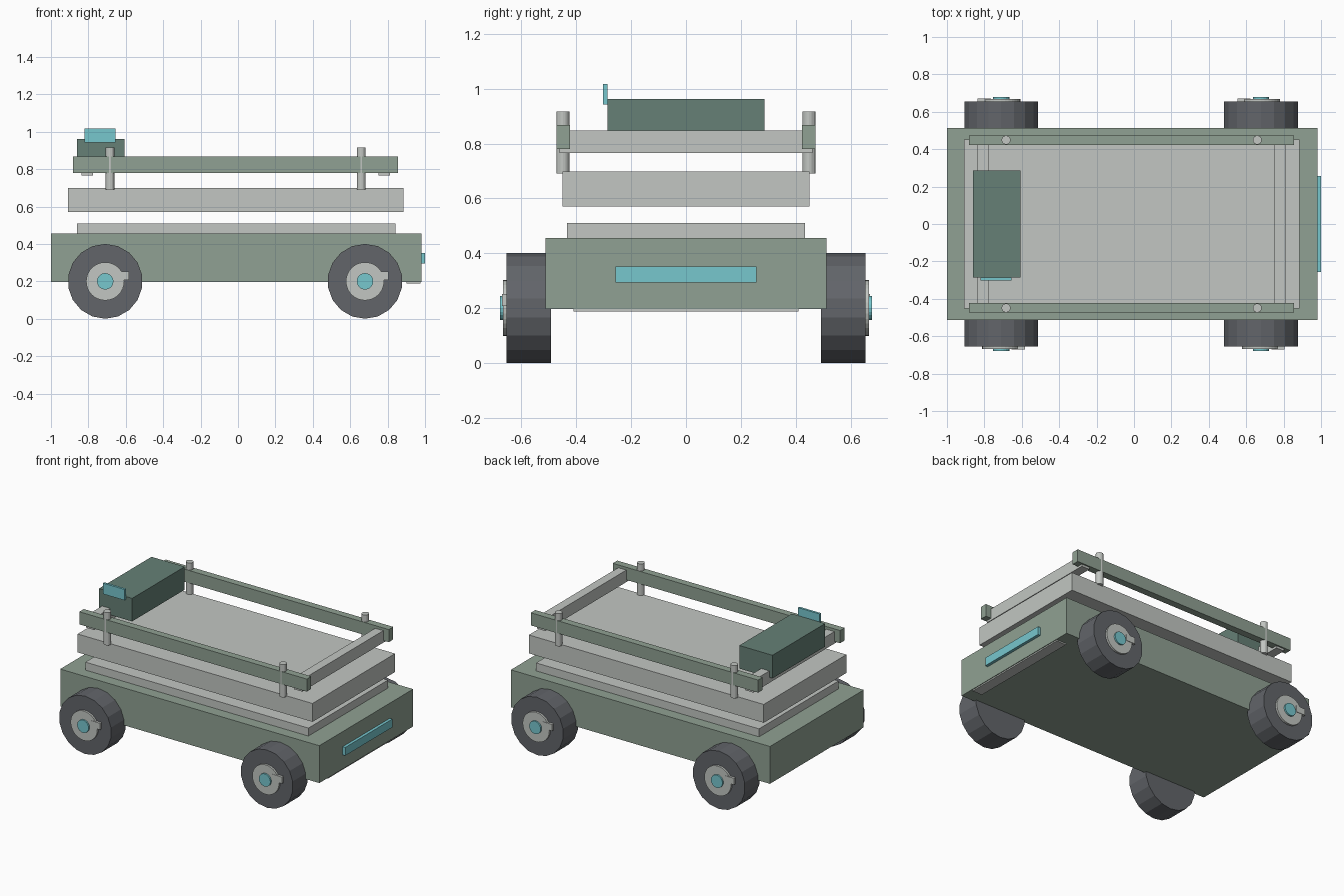
import bpy, bmesh, math
from mathutils import Matrix, Vector

cube = bpy.data.objects.get("Cube")
if cube:
    bpy.data.objects.remove(cube, do_unlink=True)


def material(name, rgb):
    """Flat material from an 8-bit sRGB colour."""
    lin = [((c / 255 + 0.055) / 1.055) ** 2.4 for c in rgb] + [1]
    m = bpy.data.materials.new(name)
    m.use_nodes = True
    m.diffuse_color = lin
    m.node_tree.nodes["Principled BSDF"].inputs["Base Color"].default_value = lin
    return m


SAGE = material("sage_green", (144, 161, 147))
PALE = material("pale_grey", (194, 198, 194))
PINE = material("dark_pine", (102, 128, 118))
RUBBER = material("rubber_grey", (98, 101, 106))
CYAN = material("cyan_light", (119, 199, 206))


def finish(name, bm, mat):
    mesh = bpy.data.meshes.new(name)
    bm.to_mesh(mesh)
    bm.free()
    mesh.materials.append(mat)
    obj = bpy.data.objects.new(name, mesh)
    bpy.context.collection.objects.link(obj)
    return obj


def box(name, mat, x, y, z):
    """Box given by its (min, max) range on each axis."""
    bm = bmesh.new()
    bmesh.ops.create_cube(bm, size=1)
    size = Vector([r[1] - r[0] for r in (x, y, z)])
    mid = Vector([(r[0] + r[1]) / 2 for r in (x, y, z)])
    bmesh.ops.scale(bm, vec=size, verts=bm.verts)
    bmesh.ops.translate(bm, vec=mid, verts=bm.verts)
    return finish(name, bm, mat)


def cylinder(name, mat, start, end, radius, sides):
    """Cylinder between two points; a vertex points up when lying along y."""
    start, end = Vector(start), Vector(end)
    axis = end - start
    bm = bmesh.new()
    bmesh.ops.create_cone(bm, cap_ends=True, segments=sides, radius1=radius,
                          radius2=radius, depth=axis.length)
    turn = Matrix.Identity(4)
    if abs(axis.y) > 0:
        turn = Matrix.Rotation(math.pi / 2, 4, 'X')
    bmesh.ops.transform(bm, matrix=Matrix.Translation((start + end) / 2) @ turn, verts=bm.verts)
    return finish(name, bm, mat)


def both(side, a, b):
    """Mirror a range to the chosen side."""
    return tuple(sorted((side * a, side * b)))


# Chassis and stacked decks
box("chassis", SAGE, (-1, 0.98), (-0.512, 0.512), (0.197, 0.455))
box("lower_deck", PALE, (-0.862, 0.842), (-0.434, 0.434), (0.455, 0.51))
box("upper_deck", PALE, (-0.91, 0.885), (-0.451, 0.451), (0.571, 0.698))
box("under_bumper", PALE, (0.90, 0.975), (-0.41, 0.41), (0.188, 0.21))
box("end_lamp", CYAN, (0.98, 1.0), (-0.257, 0.257), (0.294, 0.351))

# Cross bars of the upper frame
for x in (-0.807, 0.783):
    box("cross_bar", PALE, (x - 0.031, x + 0.031), (-0.462, 0.462), (0.765, 0.848))

# Control box with its screen
box("control_box", PINE, (-0.862, -0.608), (-0.287, 0.287), (0.803, 0.962))
box("control_screen", CYAN, (-0.82, -0.655), (-0.303, -0.287), (0.942, 1.017))

for side in (-1, 1):
    # Side rails and their posts
    box("side_rail", SAGE, (-0.882, 0.856), both(side, 0.423, 0.472), (0.78, 0.867))
    for x in (-0.684, 0.659):
        cylinder("rail_post", PALE, (x, side * 0.449, 0.69), (x, side * 0.449, 0.916), 0.024, 16)

    # Wheels with hub, hub tab and cyan cap
    for x in (-0.71, 0.679):
        def wheel_part(name, mat, inner, outer, radius, sides):
            cylinder(name, mat, (x, side * inner, 0.2), (x, side * outer, 0.2), radius, sides)

        wheel_part("tyre", RUBBER, 0.493, 0.654, 0.2, 18)
        wheel_part("hub", PALE, 0.65, 0.668, 0.102, 32)
        wheel_part("hub_cap", CYAN, 0.66, 0.679, 0.044, 20)
        tab = sorted((x - side * 0.055, x - side * 0.126))
        box("hub_tab", PALE, tab, both(side, 0.65, 0.671), (0.207, 0.252))
